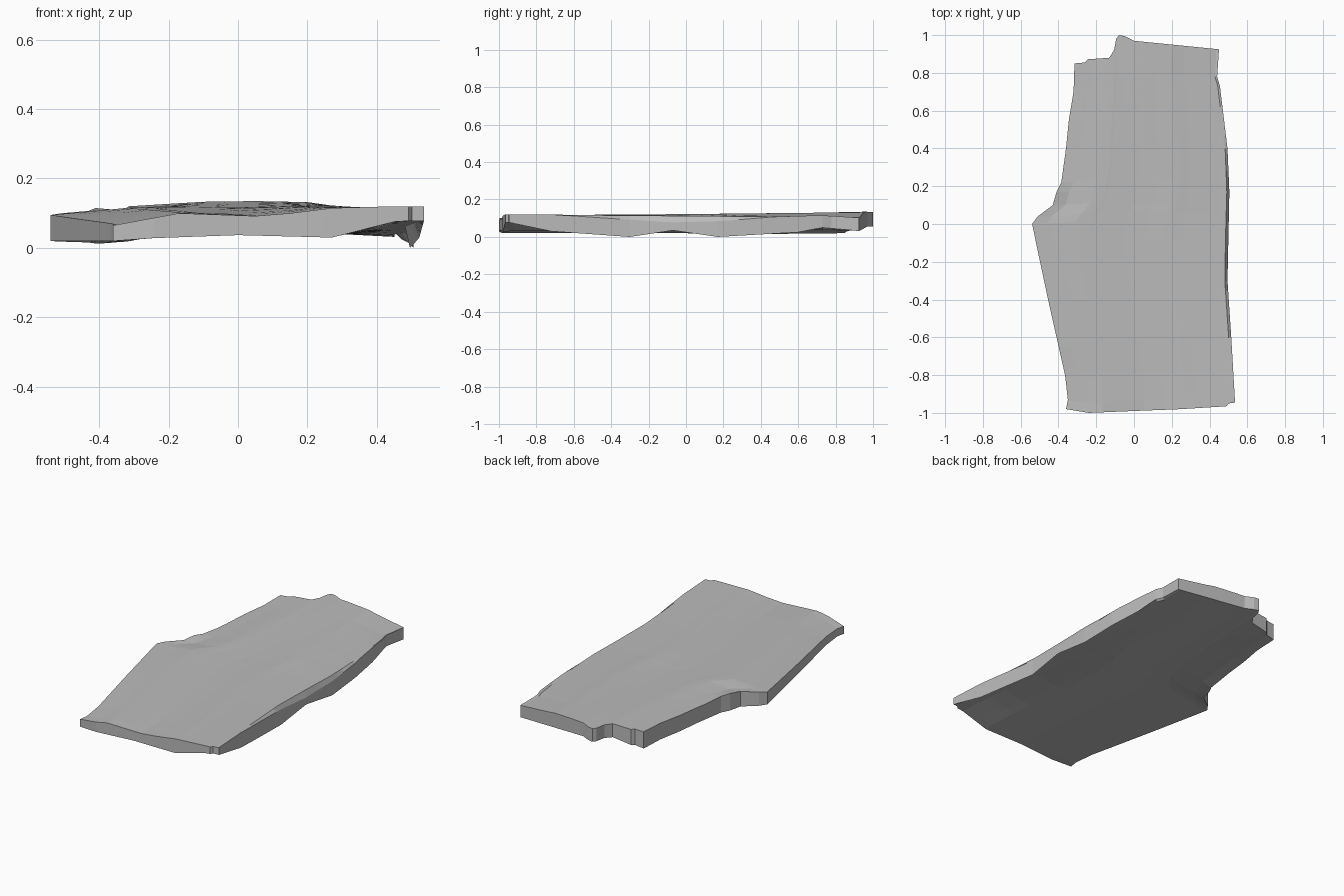
import bpy
import bmesh

cube = bpy.data.objects.get("Cube")
if cube:
    bpy.data.objects.remove(cube, do_unlink=True)


def interp(points, t):
    """Piecewise linear lookup, clamped at both ends."""
    if t <= points[0][0]:
        return points[0][1]
    for (a, fa), (b, fb) in zip(points, points[1:]):
        if t <= b:
            return fa + (fb - fa) * (t - a) / (b - a)
    return points[-1][1]


def lerp(a, b, t):
    return a + (b - a) * t


# Plan outline: side x by y, end y by x
LEFT_X = [(-.98, -.36), (-.93, -.35), (-.8, -.365), (-.4, -.455), (0, -.54), (.04, -.51),
          (.1, -.43), (.17, -.41), (.22, -.385), (.4, -.36), (.55, -.345), (.7, -.32), (.85, -.315)]
RIGHT_X = [(-.945, .535), (-.6, .515), (-.3, .495), (.17, .505), (.4, .495), (.73, .455),
           (.78, .44), (.925, .45)]
FRONT_Y = [(-.36, -.98), (-.24, -1), (0, -.99), (.25, -.98), (.49, -.965), (.5, -.95), (.54, -.945)]
BACK_Y = [(-.315, .85), (-.26, .855), (-.245, .872), (-.13, .88), (-.105, .92), (-.095, .98),
          (-.08, 1), (-.05, .995), (0, .97), (.2, .95), (.45, .925)]

# Heights of the rims: (upper, lower)
FRONT_Z = ([(-.36, .07), (-.17, .105), (.05, .097), (.15, .105), (.27, .12), (.45, .125)],
           [(-.36, .025), (-.25, .033), (0, .042), (.27, .035), (.46, .083)])
BACK_Z = ([(-.315, .125), (-.1, .138), (.05, .14), (.2, .137), (.27, .127), (.45, .108)],
          [(-.315, .025), (-.1, .06), (0, .06), (.45, .037)])
LEFT_Z = ([(-.98, .07), (0, .1), (.17, .12), (.3, .11), (.85, .125)],
          [(-.98, .025), (0, .025), (.17, .018), (.85, .025)])
RIGHT_Z = ([(-.95, .125), (-.72, .125), (-.08, .082), (.2, .09), (.5, .115), (.73, .12), (.925, .108)],
           [(-.95, .083), (-.72, .035), (-.3, .005), (-.07, .04), (.17, .005), (.6, .03),
            (.73, .055), (.925, .037)])


def front_x(u):
    return lerp(-.36, .535, u)


def back_x(u):
    return lerp(-.315, .45, u)


# Grid lines pass through every outline corner
columns = {0, .12, .985, 1}
columns |= {round((x + .36) / .895, 3) for x, _ in FRONT_Y + FRONT_Z[0]}
columns |= {round((x + .315) / .765, 3) for x, _ in BACK_Y + BACK_Z[0]}
columns = sorted(u for u in columns if 0 <= u <= 1)
rows = {round((y + .98) / 1.83, 3) for y, _ in LEFT_X}
rows |= {round((y + .945) / 1.87, 3) for y, _ in RIGHT_X + RIGHT_Z[1]}
rows = sorted(v for v in rows if 0 <= v <= 1)


def slab_point(u, v, level):
    y = lerp(interp(FRONT_Y, front_x(u)), interp(BACK_Y, back_x(u)), v)
    x = lerp(interp(LEFT_X, y), interp(RIGHT_X, y), u)
    if u == 0:
        z = interp(LEFT_Z[level], y)
    elif u == 1:
        z = interp(RIGHT_Z[level], y)
    else:
        z = lerp(interp(FRONT_Z[level], front_x(u)), interp(BACK_Z[level], back_x(u)), v)
    return x, y, z


# Slab: upper and lower sheets joined by a wall around the rim
bm = bmesh.new()
upper, lower = [[[bm.verts.new(slab_point(u, v, level)) for u in columns] for v in rows]
                for level in (0, 1)]
nr, nc = len(rows), len(columns)
for j in range(nr - 1):
    for i in range(nc - 1):
        corners = ((j, i), (j, i + 1), (j + 1, i + 1), (j + 1, i))
        bm.faces.new([upper[a][b] for a, b in corners])
        bm.faces.new([lower[a][b] for a, b in reversed(corners)])
rim = [(0, i) for i in range(nc)] + [(j, nc - 1) for j in range(1, nr)]
rim += [(nr - 1, i) for i in reversed(range(nc - 1))] + [(j, 0) for j in reversed(range(1, nr - 1))]
for (a, b), (c, d) in zip(rim, rim[1:] + rim[:1]):
    bm.faces.new([lower[a][b], lower[c][d], upper[c][d], upper[a][b]])
low = min(v.co.z for v in bm.verts)
bmesh.ops.translate(bm, verts=bm.verts, vec=(0, 0, -low))
bmesh.ops.recalc_face_normals(bm, faces=bm.faces)

mesh = bpy.data.meshes.new("stone_slab")
bm.to_mesh(mesh)
bm.free()
slab = bpy.data.objects.new("stone_slab", mesh)
bpy.context.collection.objects.link(slab)

# Plain grey stone
stone = bpy.data.materials.new("grey_stone")
stone.use_nodes = True
grey = (.5, .5, .5, 1)
stone.diffuse_color = grey
stone.node_tree.nodes["Principled BSDF"].inputs["Base Color"].default_value = grey
mesh.materials.append(stone)
